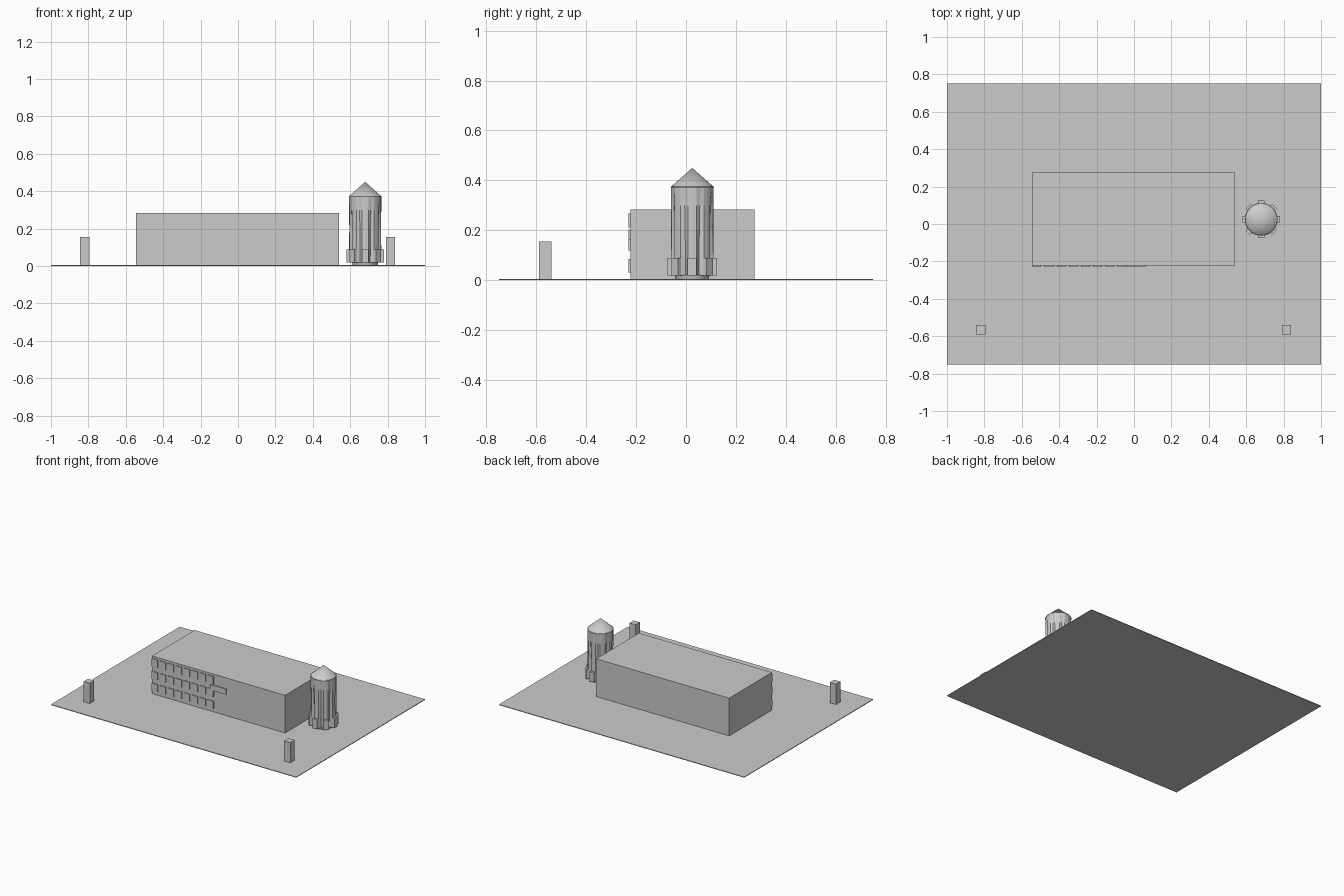
import bpy, bmesh, math
from mathutils import Matrix, Vector

if "Cube" in bpy.data.objects:
    bpy.data.objects.remove(bpy.data.objects["Cube"])

grey = bpy.data.materials.new("plain_grey")
grey.diffuse_color = (0.6, 0.6, 0.6, 1)
grey.use_nodes = True
grey.node_tree.nodes["Principled BSDF"].inputs["Base Color"].default_value = grey.diffuse_color


def finish(name, bm):
    bmesh.ops.recalc_face_normals(bm, faces=bm.faces)
    me = bpy.data.meshes.new(name)
    bm.to_mesh(me)
    bm.free()
    me.materials.append(grey)
    ob = bpy.data.objects.new(name, me)
    bpy.context.collection.objects.link(ob)
    return ob


def add_box(bm, x0, x1, y0, y1, z0, z1, turn=None):
    m = Matrix.Translation(((x0 + x1) / 2, (y0 + y1) / 2, (z0 + z1) / 2)) \
        @ Matrix.Diagonal((x1 - x0, y1 - y0, z1 - z0, 1))
    bmesh.ops.create_cube(bm, size=1, matrix=(turn or Matrix()) @ m)


def box(name, *dims):
    bm = bmesh.new()
    add_box(bm, *dims)
    return finish(name, bm)


# Ground slab and main building
box("ground_slab", -1, 1, -0.75, 0.75, 0, 0.005)
box("building", -0.545, 0.54, -0.223, 0.275, 0.005, 0.283)

# Three rows of eight window plates on the front
bm = bmesh.new()
for z0, z1 in ((0.03, 0.085), (0.118, 0.173), (0.21, 0.267)):
    for i in range(8):
        x = -0.543 + i * 0.065
        add_box(bm, x, x + 0.047, -0.23, -0.222, z0, z1)
finish("windows", bm)

# Blank plate at the middle of the front
box("front_plate", -0.067, 0.062, -0.231, -0.222, 0.163, 0.203)

# Gate posts
for side, x in (("left", -0.82), ("right", 0.815)):
    box(side + "_post", x - 0.025, x + 0.025, -0.59, -0.54, 0, 0.155)

# Tower body: fluted rings that fade into a round top
centre = Vector((0.68, 0.025, 0))
N = 32
rings = [(0.02, 0.086, 0.070), (0.10, 0.086, 0.072), (0.20, 0.085, 0.074),
         (0.30, 0.086, 0.079), (0.375, 0.086, 0.086)]
bm = bmesh.new()
loops = []
for z, outer, inner in rings:
    loop = []
    for i in range(N):
        a = 2 * math.pi * i / N
        r = inner if i % 4 == 2 else outer
        loop.append(bm.verts.new(centre + Vector((r * math.cos(a), r * math.sin(a), z))))
    loops.append(loop)
for low, high in zip(loops, loops[1:]):
    for i in range(N):
        j = (i + 1) % N
        bm.faces.new((low[i], low[j], high[j], high[i]))
bm.faces.new(loops[0])
bm.faces.new(loops[-1])
finish("tower_body", bm)

# Pointed roof and narrow foot
for name, r1, r2, z0, z1 in (("tower_roof", 0.088, 0.0, 0.372, 0.45),
                             ("tower_foot", 0.066, 0.07, 0.005, 0.021)):
    bm = bmesh.new()
    bmesh.ops.create_cone(bm, cap_ends=True, segments=N, radius1=r1, radius2=r2,
                          depth=z1 - z0,
                          matrix=Matrix.Translation(centre + Vector((0, 0, (z0 + z1) / 2))))
    if r2 == 0:
        bmesh.ops.remove_doubles(bm, verts=bm.verts, dist=1e-5)
    ob = finish(name, bm)
    bpy.ops.object.select_all(action='DESELECT')
    ob.select_set(True)
    bpy.context.view_layer.objects.active = ob
    bpy.ops.object.shade_smooth_by_angle(angle=math.radians(30))

# Eight buttress blocks around the tower base
bm = bmesh.new()
for i in range(8):
    turn = Matrix.Translation(centre) @ Matrix.Rotation(i * math.pi / 4, 4, 'Z')
    add_box(bm, 0.07, 0.1, -0.018, 0.018, 0.018, 0.088, turn)
finish("tower_buttresses", bm)
